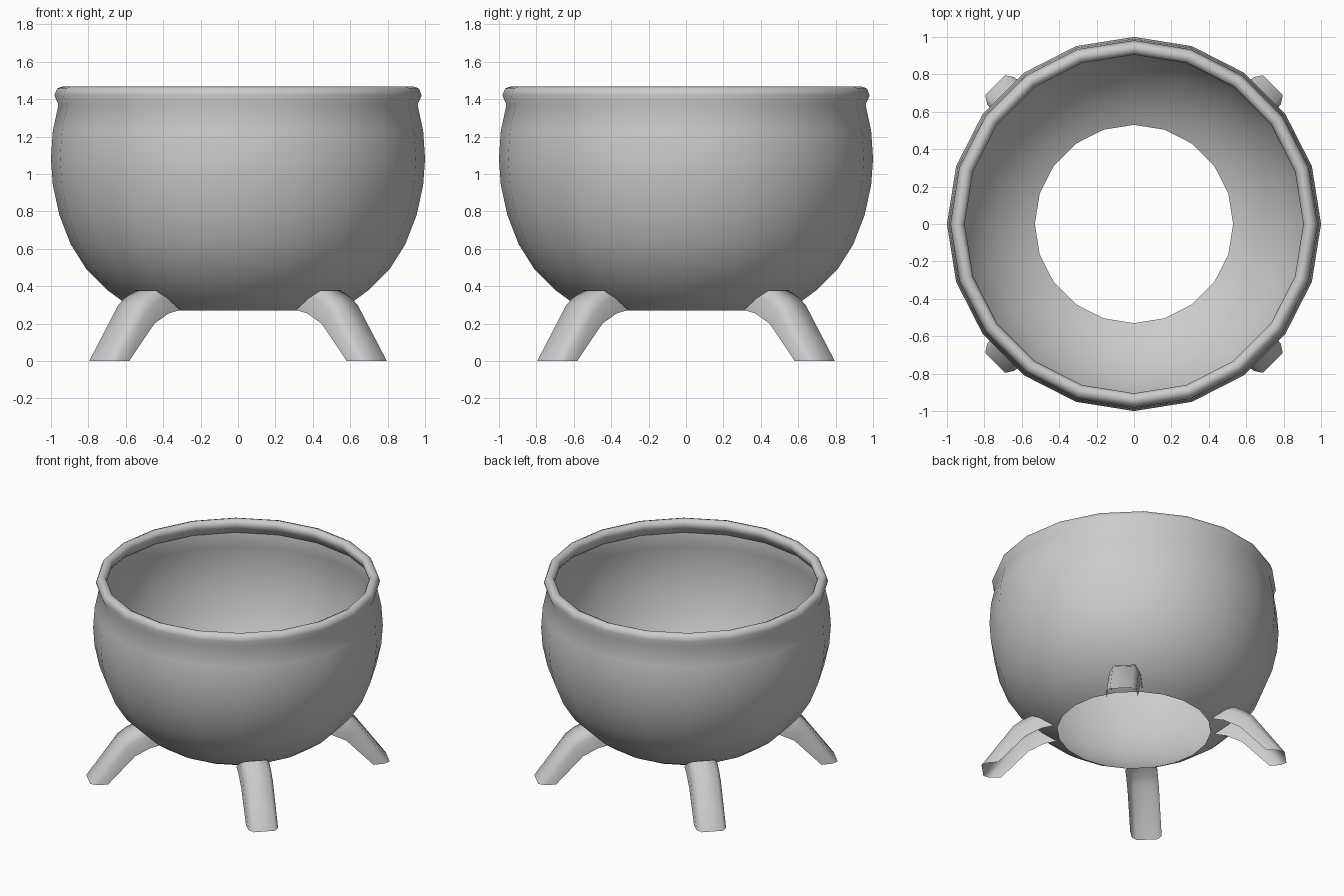
import bpy, bmesh
from math import sin, cos, tau, radians

if "Cube" in bpy.data.objects:
    bpy.data.objects.remove(bpy.data.objects["Cube"])

SIDES = 20


def finish(name, bm, angle):
    mesh = bpy.data.meshes.new(name)
    bm.to_mesh(mesh)
    bm.free()
    ob = bpy.data.objects.new(name, mesh)
    bpy.context.collection.objects.link(ob)
    bpy.ops.object.select_all(action='DESELECT')
    ob.select_set(True)
    bpy.context.view_layer.objects.active = ob
    bpy.ops.object.shade_smooth_by_angle(angle=radians(angle))
    return ob


def lathe(name, profile, angle=80):
    """Revolve an open (radius, height) profile around z."""
    bm = bmesh.new()
    rings = [[bm.verts.new((r * cos(tau * i / SIDES), r * sin(tau * i / SIDES), z))
              for i in range(SIDES)] for r, z in profile]
    for a, b in zip(rings, rings[1:]):
        for i in range(SIDES):
            j = (i + 1) % SIDES
            bm.faces.new((a[i], a[j], b[j], b[i]))
    return finish(name, bm, angle)


def leg(name, angle):
    """Bent channel leg, open underneath: stations are inner and outer (radius, height)."""
    stations = [((.545, .272), (.70, .378)),
                ((.63, .255), (.77, .345)),
                ((.74, .20), (.83, .30)),
                ((.93, 0), (1.05, 0))]
    # cross-section: sideways offset, blend from inner to outer
    section = [(.108, 0), (.103, .65), (.075, 1), (-.075, 1), (-.103, .65), (-.108, 0)]
    bm = bmesh.new()
    rings = []
    for (ri, zi), (ro, zo) in stations:
        ring = []
        for t, k in section:
            r, z = ri + (ro - ri) * k, zi + (zo - zi) * k
            ring.append(bm.verts.new((r * cos(angle) + t * sin(angle),
                                      r * sin(angle) - t * cos(angle), z)))
        rings.append(ring)
    for a, b in zip(rings, rings[1:]):
        for i in range(len(section) - 1):
            bm.faces.new((a[i], b[i], b[i + 1], a[i + 1]))
    return finish(name, bm, 70)


# round bowl, open at the bottom, with a rolled lip at the top
lathe("bowl", [
    (.53, .27), (.60, .307), (.70, .38), (.81, .49), (.895, .625), (.955, .78),
    (.99, .94), (1.0, 1.08), (.99, 1.23), (.96, 1.37),
    (.982, 1.42), (.967, 1.457), (.94, 1.467), (.915, 1.455), (.905, 1.43),
    (.915, 1.40), (.955, 1.35)])

# four splayed legs on the diagonals
for i, name in enumerate(("back_right_leg", "back_left_leg",
                          "front_left_leg", "front_right_leg")):
    leg(name, radians(45 + 90 * i))
